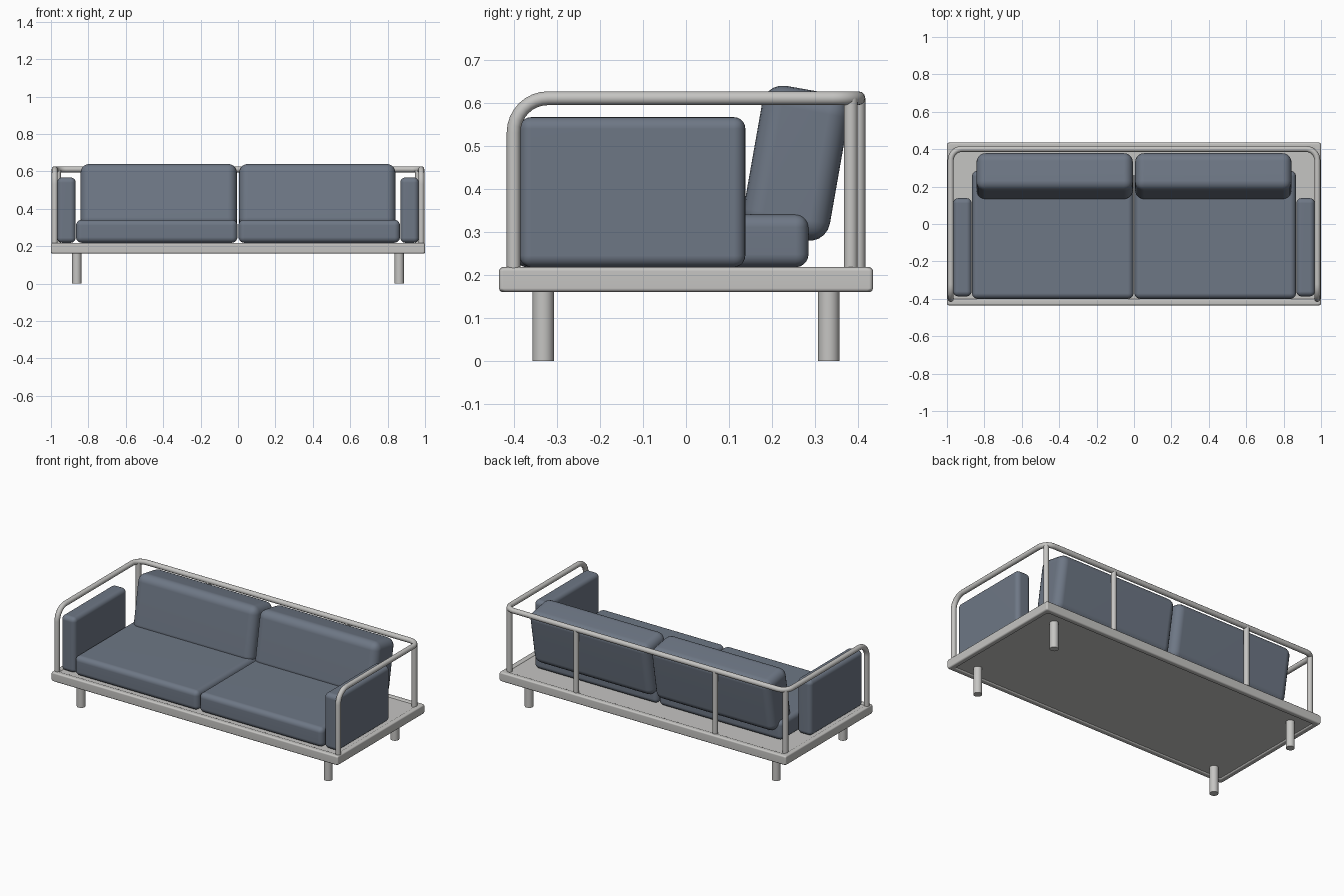
import bpy, bmesh, math
from mathutils import Vector, Matrix

cube = bpy.data.objects.get("Cube")
if cube:
    bpy.data.objects.remove(cube, do_unlink=True)


def material(name, rgb):
    m = bpy.data.materials.new(name)
    m.use_nodes = True
    m.diffuse_color = (*rgb, 1)
    m.node_tree.nodes["Principled BSDF"].inputs["Base Color"].default_value = (*rgb, 1)
    return m


METAL = material("light grey metal", (0.56, 0.555, 0.54))
FABRIC = material("slate blue fabric", (0.155, 0.185, 0.235))


def finish(name, bm, mat, bevel=0, segments=5):
    """Round the edges, make the object and shade it."""
    bmesh.ops.recalc_face_normals(bm, faces=bm.faces)
    if bevel:
        bmesh.ops.bevel(bm, geom=bm.edges[:], offset=bevel, segments=segments,
                        profile=0.5, affect='EDGES', clamp_overlap=True)
    mesh = bpy.data.meshes.new(name)
    bm.to_mesh(mesh)
    bm.free()
    mesh.materials.append(mat)
    ob = bpy.data.objects.new(name, mesh)
    bpy.context.collection.objects.link(ob)
    bpy.ops.object.select_all(action='DESELECT')
    ob.select_set(True)
    bpy.context.view_layer.objects.active = ob
    bpy.ops.object.shade_smooth_by_angle(angle=math.radians(35))
    if bevel:
        ob.modifiers.new("even_shading", 'WEIGHTED_NORMAL').keep_sharp = True
    return ob


def box(name, lo, hi, mat, bevel=0, tilt=0):
    lo, hi = Vector(lo), Vector(hi)
    bm = bmesh.new()
    bmesh.ops.create_cube(bm, size=1, matrix=Matrix.Diagonal((*(hi - lo), 1)))
    ob = finish(name, bm, mat, bevel)
    ob.location = (lo + hi) / 2
    ob.rotation_euler.x = tilt
    return ob


def cylinder(name, x, y, z0, z1, r):
    bm = bmesh.new()
    bmesh.ops.create_cone(bm, cap_ends=True, segments=24, radius1=r, radius2=r,
                          depth=z1 - z0, matrix=Matrix.Translation((x, y, (z0 + z1) / 2)))
    return finish(name, bm, METAL)


def fillet(a, b, c, r, steps=8):
    """Arc points that round the right-angled corner b of a path a-b-c."""
    u, v = (a - b).normalized(), (c - b).normalized()
    centre = b + (u + v) * r
    angles = [math.pi / 2 * i / steps for i in range(steps + 1)]
    return [centre - v * r * math.cos(t) - u * r * math.sin(t) for t in angles]


# Platform rim: a mitred rectangular ring
bm = bmesh.new()
RIM, Z0, Z1 = 0.035, 0.16, 0.218
rings = []
for sx, sy in ((-1, -1), (1, -1), (1, 1), (-1, 1)):
    rings.append([bm.verts.new((sx * (1 - d), sy * (0.435 - d), z))
                  for d, z in ((0, Z0), (0, Z1), (RIM, Z1), (RIM, Z0))])
for i in range(4):
    a, b = rings[i], rings[(i + 1) % 4]
    for j in range(4):
        k = (j + 1) % 4
        bm.faces.new((a[j], b[j], b[k], a[k]))
finish("platform_rim", bm, METAL, 0.009, 3)

# Platform deck
box("platform_deck", (-0.97, -0.405, 0.168), (0.97, 0.405, 0.213), METAL)

# Legs
for sx, side in ((-1, "right"), (1, "left")):
    for sy, end in ((-1, "front"), (1, "back")):
        cylinder(f"{end}_{side}_leg", sx * 0.862, sy * 0.332, 0, 0.175, 0.025)

# Bent tube rail running up, round the back and down again
TUBE, X, Y, TOP, BEND = 0.016, 0.98, 0.401, 0.611, 0.06
corners = [Vector(p) for p in ((-X, -Y, 0.2), (-X, -Y, TOP), (-X, Y, TOP),
                               (X, Y, TOP), (X, -Y, TOP), (X, -Y, 0.2))]
path = [corners[0]]
for i in range(1, 5):
    path += fillet(*corners[i - 1:i + 2], 0.08 if i in (1, 4) else BEND)
path.append(corners[-1])
curve = bpy.data.curves.new("rail_path", 'CURVE')
curve.dimensions = '3D'
curve.bevel_depth = TUBE
curve.bevel_resolution = 4
curve.use_fill_caps = True
spline = curve.splines.new('POLY')
spline.points.add(len(path) - 1)
for point, co in zip(spline.points, path):
    point.co = (*co, 1)
helper = bpy.data.objects.new("rail_helper", curve)
bpy.context.collection.objects.link(helper)
bm = bmesh.new()
bm.from_mesh(helper.to_mesh())
helper.to_mesh_clear()
bpy.data.objects.remove(helper, do_unlink=True)
finish("tube_rail", bm, METAL)

# Posts under the rail: at the bends and along the back
inset = BEND * (1 - math.sqrt(0.5))
for sx, side in ((-1, "right"), (1, "left")):
    cylinder(f"{side}_corner_post", sx * (X - inset), Y - inset, 0.2, TOP, TUBE)
    cylinder(f"{side}_back_post", sx * 0.485, Y, 0.2, TOP, TUBE)


# Cushions, one set for each half
def mirrored(name, lo, hi, bevel, tilt=0):
    for sx, side in ((-1, "right"), (1, "left")):
        x = sorted((sx * lo[0], sx * hi[0]))
        box(f"{side}_{name}", (x[0], *lo[1:]), (x[1], *hi[1:]), FABRIC, bevel, tilt)


mirrored("seat_cushion", (0.003, -0.4, 0.218), (0.866, 0.285, 0.341), 0.03)
mirrored("arm_cushion", (0.868, -0.387, 0.218), (0.967, 0.138, 0.567), 0.027)
mirrored("back_cushion", (0.006, 0.154, 0.287), (0.842, 0.358, 0.633), 0.048,
         math.radians(-10))
